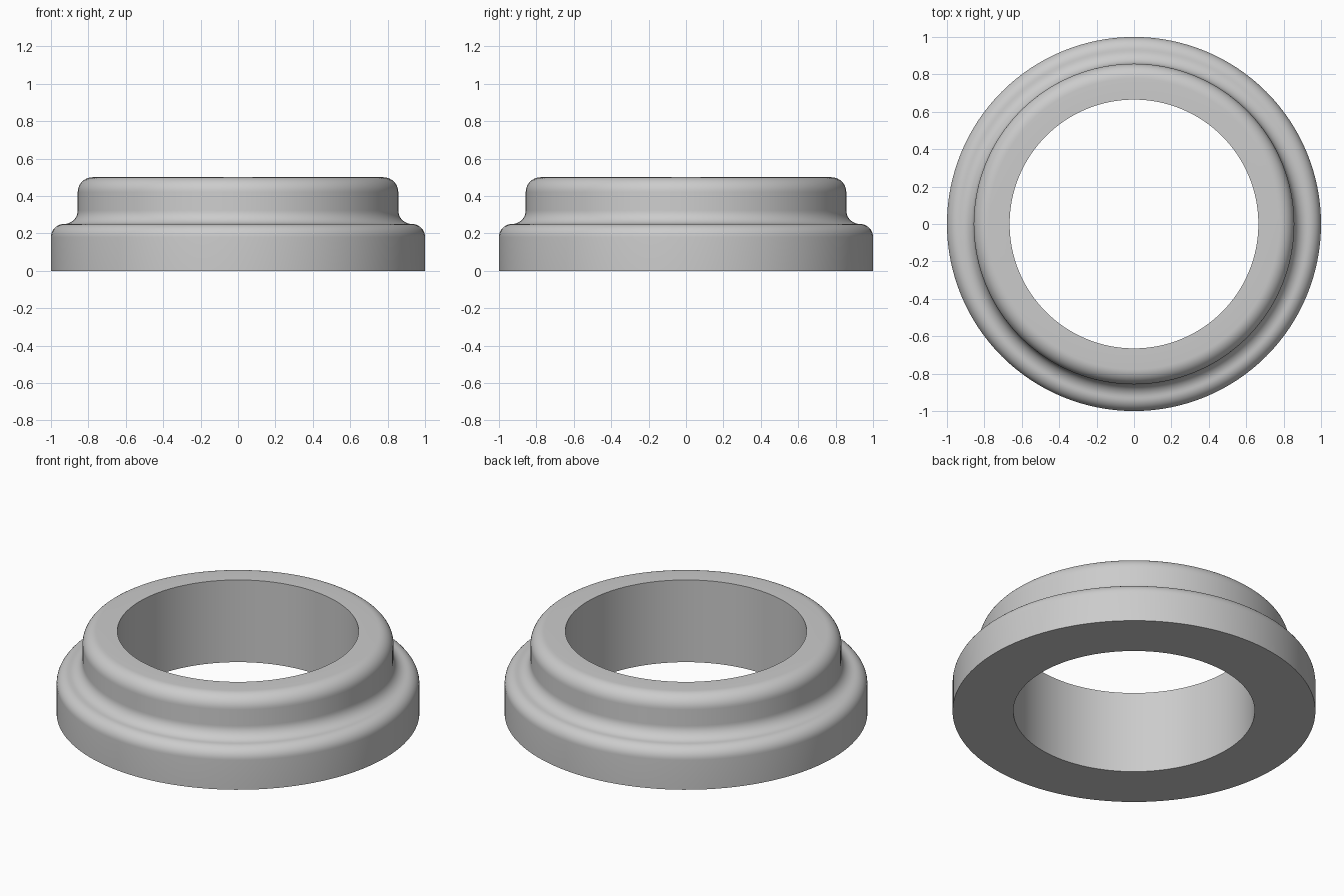
import bpy
import bmesh
from math import sin, cos, pi, radians

cube = bpy.data.objects.get("Cube")
if cube:
    bpy.data.objects.remove(cube, do_unlink=True)

SEGMENTS = 128


def arc(cx, cz, r, start, end, steps=10):
    """Points (radius, height) on a fillet, angles in degrees."""
    angles = [radians(start + (end - start) * i / steps) for i in range(steps + 1)]
    return [(cx + r * cos(a), cz + r * sin(a)) for a in angles]


# Main sizes
bore, neck, flange = 0.665, 0.857, 1.0
shelf, height = 0.25, 0.5
r_flange, r_cove, r_rim = 0.07, 0.073, 0.08

# Closed cross-section: bore, base, rounded flange, cove and rounded rim
profile = [(bore, 0), (flange, 0)]
profile += arc(flange - r_flange, shelf - r_flange, r_flange, 0, 90)
profile += arc(neck + r_cove, shelf + r_cove, r_cove, 270, 180)[1:]
profile += arc(neck - r_rim, height - r_rim, r_rim, 0, 90)
profile += [(bore, height)]

# Sweep the section around the vertical axis
bm = bmesh.new()
rings = []
for i in range(SEGMENTS):
    a = 2 * pi * i / SEGMENTS
    rings.append([bm.verts.new((r * cos(a), r * sin(a), z)) for r, z in profile])
n = len(profile)
for i in range(SEGMENTS):
    p, q = rings[i], rings[(i + 1) % SEGMENTS]
    for j in range(n):
        k = (j + 1) % n
        bm.faces.new((p[j], q[j], q[k], p[k]))
bmesh.ops.recalc_face_normals(bm, faces=bm.faces)
mesh = bpy.data.meshes.new("flanged_ring")
bm.to_mesh(mesh)
bm.free()

# Plain grey finish
grey = bpy.data.materials.new("plain grey")
grey.use_nodes = True
colour = (0.6, 0.6, 0.6, 1)
grey.diffuse_color = colour
grey.node_tree.nodes["Principled BSDF"].inputs["Base Color"].default_value = colour
mesh.materials.append(grey)

ring = bpy.data.objects.new("flanged_ring", mesh)
bpy.context.collection.objects.link(ring)
bpy.ops.object.select_all(action="DESELECT")
ring.select_set(True)
bpy.context.view_layer.objects.active = ring
bpy.ops.object.shade_smooth_by_angle(angle=radians(30))
